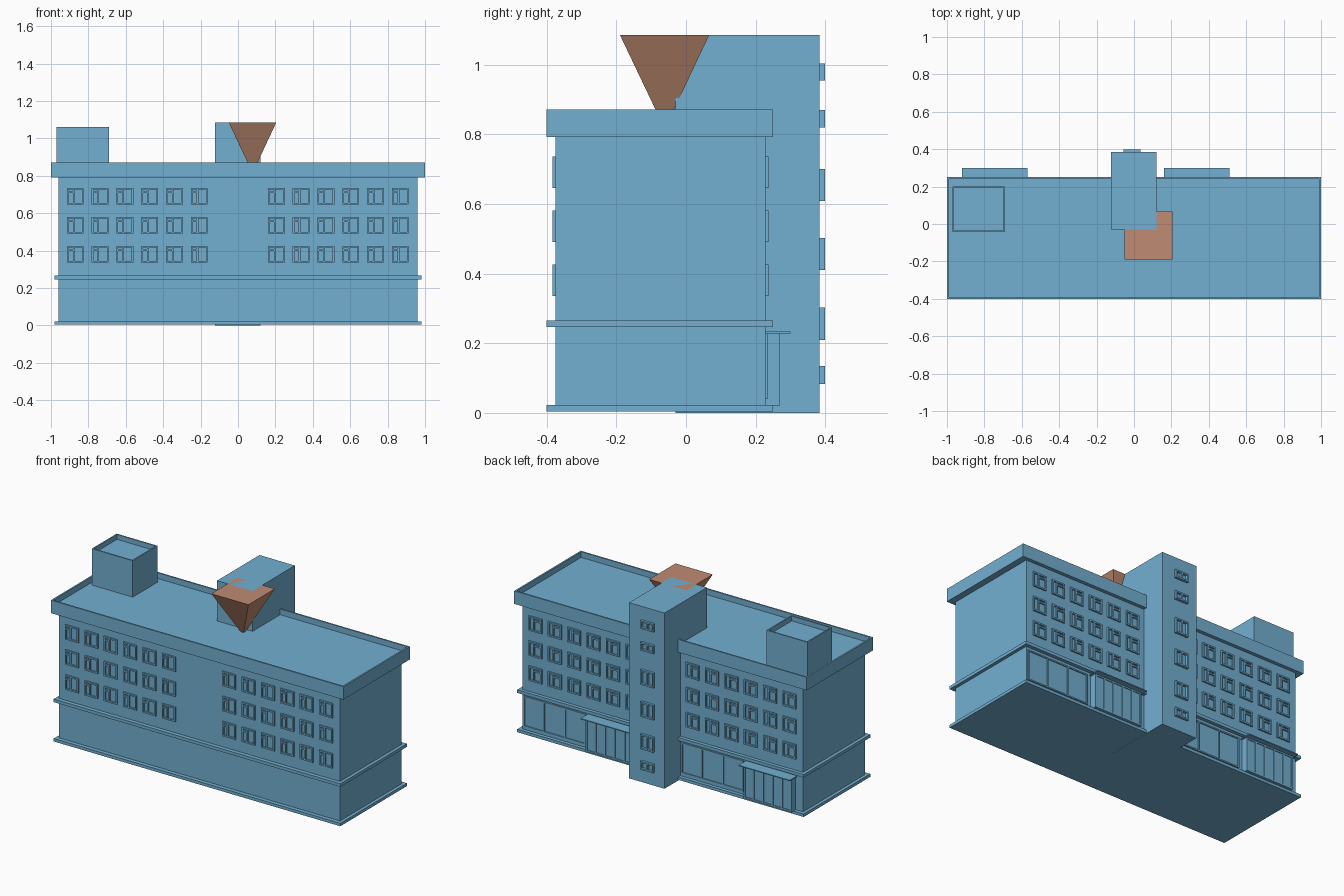
import bpy, bmesh
from mathutils import Matrix, Vector

if "Cube" in bpy.data.objects:
    bpy.data.objects.remove(bpy.data.objects["Cube"])


def material(name, color):
    m = bpy.data.materials.new(name)
    m.diffuse_color = color
    m.use_nodes = True
    m.node_tree.nodes["Principled BSDF"].inputs["Base Color"].default_value = m.diffuse_color
    return m


BLUE = material("blue_wall", (0.17, 0.43, 0.64, 1))
BROWN = material("brown_funnel", (0.53, 0.26, 0.17, 1))


def finish(name, bm, mat=BLUE):
    me = bpy.data.meshes.new(name)
    bm.to_mesh(me)
    bm.free()
    me.materials.append(mat)
    ob = bpy.data.objects.new(name, me)
    bpy.context.collection.objects.link(ob)
    return ob


def add_box(bm, x0, x1, y0, y1, z0, z1):
    lo, hi = Vector((x0, y0, z0)), Vector((x1, y1, z1))
    mat = Matrix.Translation((lo + hi) / 2) @ Matrix.Diagonal((*(hi - lo), 1))
    return bmesh.ops.create_cube(bm, size=1, matrix=mat)["verts"]


def box(name, *b):
    bm = bmesh.new()
    add_box(bm, *b)
    return finish(name, bm)


def tray(name, x0, x1, y0, y1, z0, z1, rim, depth):
    # box whose top is sunk behind a thin rim
    bm = bmesh.new()
    add_box(bm, x0, x1, y0, y1, z0, z1)
    bm.normal_update()
    top = [f for f in bm.faces if f.normal.z > 0.5]
    bmesh.ops.inset_region(bm, faces=top, thickness=rim)
    ext = bmesh.ops.extrude_discrete_faces(bm, faces=top)["faces"]
    for f in ext:
        bmesh.ops.translate(bm, verts=f.verts, vec=(0, 0, -depth))
    return finish(name, bm)


def add_frame(bm, x0, x1, y0, y1, z0, z1, t, splits=(), transom=None):
    # four border bars plus mullions at the given fractions of the width
    add_box(bm, x0, x1, y0, y1, z0, z0 + t)
    add_box(bm, x0, x1, y0, y1, z1 - t, z1)
    for x in (x0, x1 - t):
        add_box(bm, x, x + t, y0, y1, z0 + t, z1 - t)
    for s in splits:
        xm = x0 + (x1 - x0) * s
        add_box(bm, xm - t / 2, xm + t / 2, y0, y1, z0 + t, z1 - t)
    if transom:
        zm = z0 + (z1 - z0) * transom
        xe = x0 + (x1 - x0) * splits[0] if splits else x1
        add_box(bm, x0 + t, xe - t / 2, y0, y1, zm - t / 2, zm + t / 2)


# main block with plinth, belt course and roof parapet
box("main_block", -0.96, 0.96, -0.375, 0.228, 0.006, 0.80)
box("plinth", -0.98, 0.98, -0.40, 0.25, 0.004, 0.022)
box("belt_course", -0.98, 0.98, -0.40, 0.25, 0.247, 0.266)
tray("roof_parapet", -1, 1, -0.40, 0.25, 0.792, 0.872, 0.014, 0.035)

# stair tower and roof cabin
box("stair_tower", -0.122, 0.12, -0.03, 0.384, 0, 1.086)
tray("roof_cabin", -0.97, -0.69, -0.043, 0.20, 0.82, 1.062, 0.012, 0.03)

# inverted pyramid funnel on the roof
bm = bmesh.new()
vs = add_box(bm, -0.05, 0.205, -0.19, 0.067, 0.837, 1.086)
for v in vs:
    if v.co.z < 0.9:
        v.co.x = 0.078 + (v.co.x - 0.0775) * 0.08
        v.co.y = -0.061 + (v.co.y + 0.0615) * 0.08
finish("roof_funnel", bm, BROWN)

# three rows of windows on the front and back
for side, (ya, yb) in {"front": (-0.384, -0.37), "back": (0.22, 0.237)}.items():
    bm = bmesh.new()
    for z in (0.336, 0.491, 0.646):
        for start in (-0.915, 0.16):
            for i in range(6):
                x = start + i * 0.1325
                add_frame(bm, x, x + 0.09, ya, yb, z, z + 0.09, 0.009,
                          (0.4 if side == "front" else 0.6,), 0.75)
    finish(side + "_windows", bm)

# tower windows, short ones at top and bottom
bm = bmesh.new()
for z, h in ((0.083, 0.052), (0.21, 0.092), (0.41, 0.092),
             (0.608, 0.092), (0.82, 0.05), (0.954, 0.05)):
    add_frame(bm, -0.055, 0.035, 0.38, 0.399, z, z + h, 0.009, (0.5,))
finish("tower_windows", bm)

# ground floor shop windows, glazed entrances and canopies on the back
for tag, win, ent in (("left", (0.525, 0.95), (0.16, 0.51)),
                      ("right", (-0.555, -0.13), (-0.92, -0.57))):
    bm = bmesh.new()
    add_frame(bm, *win, 0.22, 0.234, 0.04, 0.23, 0.008, (0.33, 0.67))
    finish(tag + "_shop_window", bm)
    a, b = ent[0] + 0.01, ent[1] - 0.01
    bm = bmesh.new()
    add_box(bm, a, b, 0.22, 0.263, 0.02, 0.229)
    add_frame(bm, a, b, 0.26, 0.268, 0.02, 0.229, 0.01, (0.2, 0.4, 0.6, 0.8))
    finish(tag + "_entrance", bm)
    box(tag + "_canopy", *ent, 0.22, 0.30, 0.228, 0.234)
